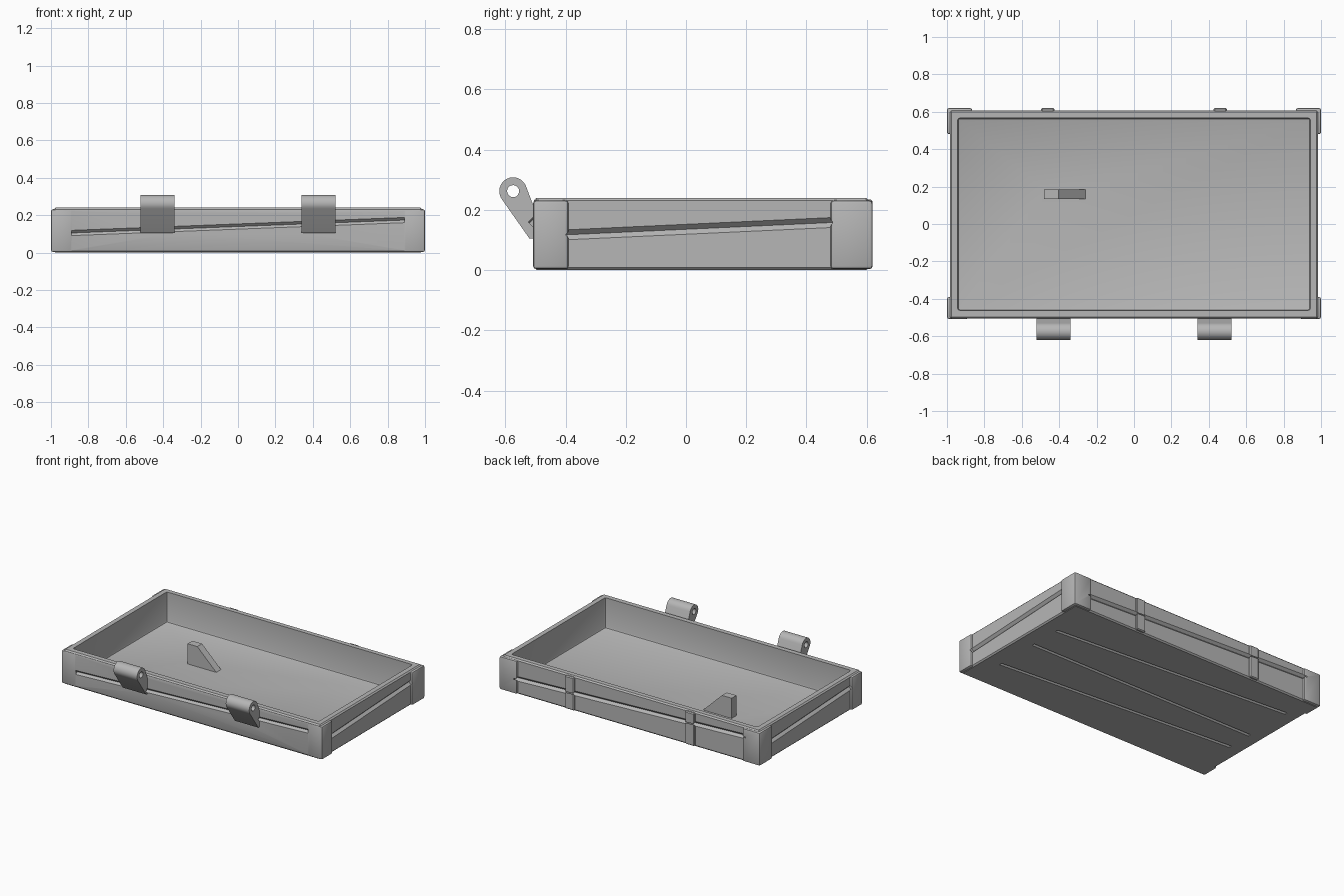
import bpy, bmesh, math
from mathutils import Vector

if "Cube" in bpy.data.objects:
    bpy.data.objects.remove(bpy.data.objects["Cube"])

grey = bpy.data.materials.new("plain grey")
grey.use_nodes = True
COLOUR = (0.47, 0.47, 0.47, 1)
grey.diffuse_color = COLOUR
grey.node_tree.nodes["Principled BSDF"].inputs["Base Color"].default_value = COLOUR


def finish(name, bm):
    bmesh.ops.recalc_face_normals(bm, faces=bm.faces)
    mesh = bpy.data.meshes.new(name)
    bm.to_mesh(mesh)
    bm.free()
    mesh.materials.append(grey)
    obj = bpy.data.objects.new(name, mesh)
    bpy.context.collection.objects.link(obj)
    return obj


def box(name, lo, hi, bevel=0.0, segments=1):
    bm = bmesh.new()
    bmesh.ops.create_cube(bm, size=1)
    lo, hi = Vector(lo), Vector(hi)
    for v in bm.verts:
        v.co = (lo + hi) / 2 + v.co * (hi - lo)
    if bevel:
        bmesh.ops.bevel(bm, geom=bm.edges[:], offset=bevel, segments=segments,
                        profile=0.5, affect='EDGES')
    return finish(name, bm)


def prism(name, points, depth):
    bm = bmesh.new()
    face = bm.faces.new([bm.verts.new(p) for p in points])
    grown = bmesh.ops.extrude_face_region(bm, geom=[face], use_keep_orig=True)
    moved = [g for g in grown["geom"] if isinstance(g, bmesh.types.BMVert)]
    bmesh.ops.translate(bm, verts=moved, vec=depth)
    return finish(name, bm)


def rod(name, start, end, radius, sides):
    start, end = Vector(start), Vector(end)
    bm = bmesh.new()
    bmesh.ops.create_cone(bm, cap_ends=True, segments=sides, radius1=radius,
                          radius2=radius, depth=(end - start).length)
    obj = finish(name, bm)
    turn = (end - start).to_track_quat('Z', 'Y').to_matrix().to_4x4()
    turn.translation = (start + end) / 2
    obj.data.transform(turn)
    return obj


def combine(target, other, operation):
    mod = target.modifiers.new("combine", 'BOOLEAN')
    mod.operation, mod.object, mod.solver = operation, other, 'EXACT'
    other.hide_render = True
    bpy.context.view_layer.update()
    graph = bpy.context.evaluated_depsgraph_get()
    result = bpy.data.meshes.new_from_object(target.evaluated_get(graph))
    target.modifiers.clear()
    target.data = result
    bpy.data.objects.remove(other)


# Outer shell with reinforced corners
tray = box("tray", (-0.985, -0.505, 0), (0.985, 0.607, 0.24), 0.009)
for s in (-1, 1):
    for y0, y1, inner in ((-0.508, -0.39, 0.885), (0.48, 0.62, 0.865)):
        xs = sorted((s * inner, s * 1.0))
        combine(tray, box("corner", (xs[0], y0, 0.003), (xs[1], y1, 0.232), 0.011, 2), 'UNION')

# Hollow interior
combine(tray, box("hollow", (-0.943, -0.462, 0.03), (0.943, 0.566, 0.4), 0.012, 2), 'DIFFERENCE')

# Hinge profile: round barrel on a tapering arm
BARREL = (-0.574, 0.262)
profile = []
for i in range(17):
    a = math.radians(16 + i * 12.5)
    profile.append((BARREL[0] + 0.046 * math.cos(a), BARREL[1] + 0.046 * math.sin(a)))
profile += [(-0.52, 0.105), (-0.49, 0.105), (-0.49, 0.17)]

for s in (-1, 1):
    x = s * 0.43
    # Hinge and pin hole
    points = [(x - 0.09, y, z) for y, z in profile]
    combine(tray, prism("hinge", points, (0.18, 0, 0)), 'UNION')
    combine(tray, rod("pin_hole", (x - 0.2, *BARREL), (x + 0.2, *BARREL), 0.02, 20), 'DIFFERENCE')
    # Back rib
    x = s * 0.461
    combine(tray, box("back_rib", (x - 0.035, 0.59, 0.006), (x + 0.035, 0.62, 0.234), 0.006), 'UNION')

# Stop wedge on the floor
wedge = [(-0.48, 0.133, 0.02), (-0.48, 0.133, 0.17), (-0.405, 0.133, 0.17),
         (-0.26, 0.133, 0.03), (-0.26, 0.133, 0.02)]
combine(tray, prism("wedge", wedge, (0, 0.052, 0)), 'UNION')

# Sloping V grooves on the four sides, each rising to the right seen from outside
for s in (-1, 1):
    y = -0.507 if s > 0 else 0.607
    side_groove = rod("long_groove", (-0.89 * s, y, 0.105), (0.89 * s, y, 0.174), 0.016, 4)
    combine(tray, side_groove, 'DIFFERENCE')
    x = 0.985 * s
    end_groove = rod("short_groove", (x, 0.044 - 0.443 * s, 0.117),
                     (x, 0.044 + 0.443 * s, 0.158), 0.0165, 4)
    combine(tray, end_groove, 'DIFFERENCE')

# Three thin grooves underneath
for y, tilt in ((-0.19, 0.065), (0.06, 0), (0.35, 0.065)):
    groove = rod("under_groove", (-0.89, y + tilt, 0), (0.87, y - tilt, 0), 0.011, 4)
    combine(tray, groove, 'DIFFERENCE')

# Smooth the rounded parts, keep sharp edges
bpy.ops.object.select_all(action='DESELECT')
tray.select_set(True)
bpy.context.view_layer.objects.active = tray
bpy.ops.object.shade_smooth_by_angle(angle=math.radians(30))
